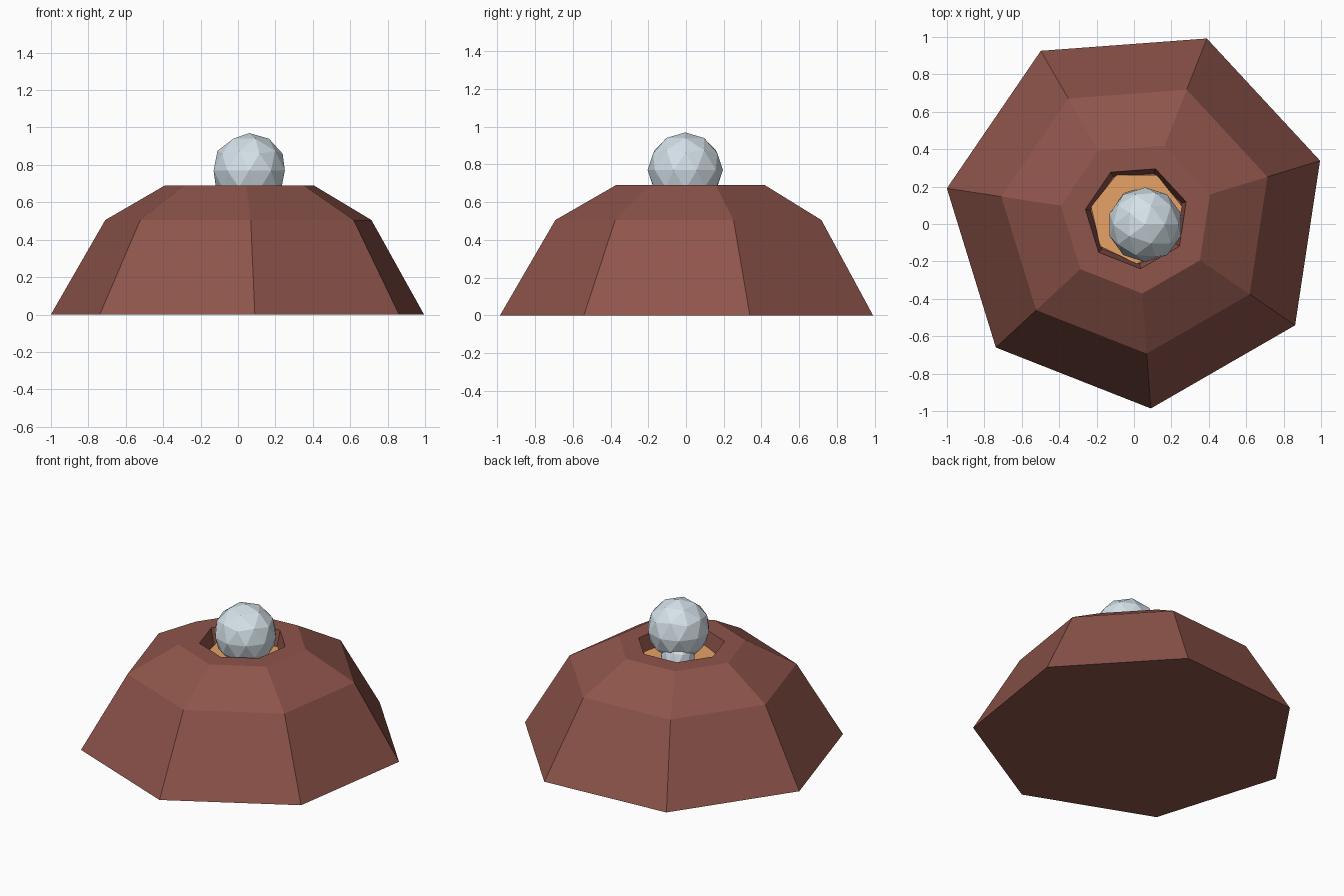
import bpy, bmesh, math
from mathutils import Matrix

if "Cube" in bpy.data.objects:
    bpy.data.objects.remove(bpy.data.objects["Cube"])

CX, CY, SIDES = 0.014, 0.037, 7


def material(name, rgb):
    m = bpy.data.materials.new(name)
    m.diffuse_color = (*rgb, 1)
    m.use_nodes = True
    m.node_tree.nodes["Principled BSDF"].inputs["Base Color"].default_value = m.diffuse_color
    return m


def finish(bm, name, mat):
    bmesh.ops.recalc_face_normals(bm, faces=bm.faces[:])
    mesh = bpy.data.meshes.new(name)
    bm.to_mesh(mesh)
    bm.free()
    mesh.materials.append(mat)
    obj = bpy.data.objects.new(name, mesh)
    bpy.context.collection.objects.link(obj)
    return obj


def lathe(name, profile, turn, mat):
    """Stack seven-sided rings of (radius, z), capped at both ends."""
    bm = bmesh.new()
    rings = []
    for r, z in profile:
        angles = [math.radians(turn) + math.tau * i / SIDES for i in range(SIDES)]
        rings.append([bm.verts.new((CX + r * math.cos(a), CY + r * math.sin(a), z))
                      for a in angles])
    for low, high in zip(rings, rings[1:]):
        for i in range(SIDES):
            j = (i + 1) % SIDES
            bm.faces.new((low[i], low[j], high[j], high[i]))
    bm.faces.new(rings[0][::-1])
    bm.faces.new(rings[-1])
    return finish(bm, name, mat)


def puff(name, radius, centre, mat):
    bm = bmesh.new()
    bmesh.ops.create_icosphere(bm, subdivisions=2, radius=radius,
                               matrix=Matrix.Translation(centre))
    return finish(bm, name, mat)


rock = material("rock", (0.27, 0.09, 0.07))
lava = material("lava", (0.80, 0.36, 0.13))
smoke = material("smoke", (0.66, 0.75, 0.81))

# Mountain: two slopes, flat rim, sunken crater
lathe("mountain", [(1.026, 0), (0.732, 0.505), (0.41, 0.69),
                   (0.277, 0.69), (0.25, 0.56)], 17.1, rock)

# Lava pool in the crater
lathe("lava_pool", [(0.245, 0.565), (0.25, 0.59)], -90, lava)

# Smoke puffs rising from the pool
puff("smoke_puff_large", 0.2, (0.06, -0.004, 0.77), smoke)
puff("smoke_puff_small", 0.11, (0.01, 0.075, 0.62), smoke)
